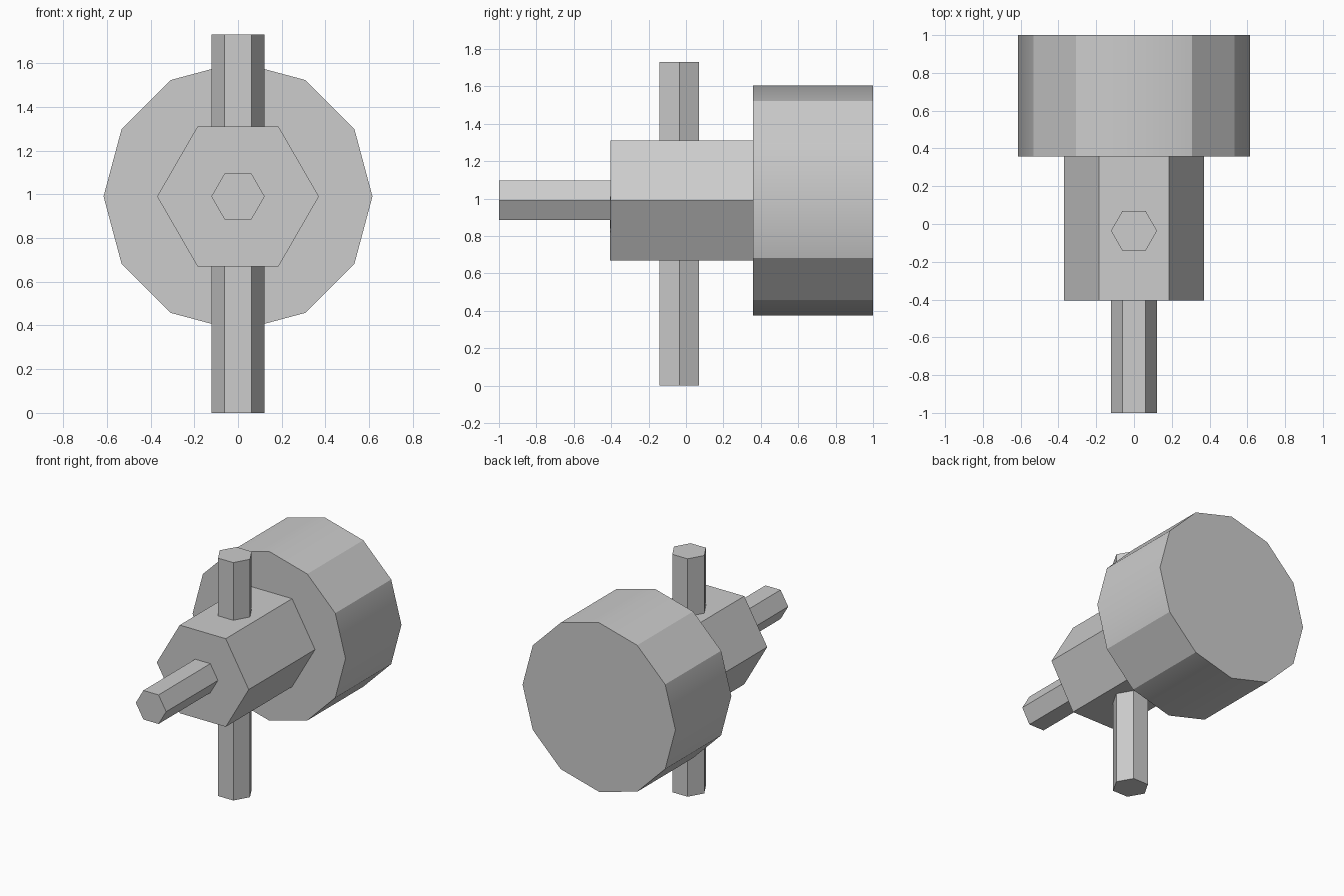
import bpy, math
from mathutils import Matrix, Vector

cube = bpy.data.objects.get("Cube")
if cube:
    bpy.data.objects.remove(cube, do_unlink=True)

AXIS_Z = 0.99   # height of the horizontal axis

grey = bpy.data.materials.new("light_grey")
grey.use_nodes = True
colour = (0.604, 0.604, 0.604, 1)
grey.diffuse_color = colour
grey.node_tree.nodes["Principled BSDF"].inputs["Base Color"].default_value = colour


def prism(name, sides, radius, start, end):
    """Regular prism between two points, with corners on the x axis."""
    start, end = Vector(start), Vector(end)
    span = end - start
    bpy.ops.mesh.primitive_cylinder_add(vertices=sides, radius=radius, depth=span.length)
    obj = bpy.context.object
    obj.name = name
    turn = Matrix.Rotation(math.pi / 2, 4, "Z")
    if abs(span.y) > abs(span.z):
        turn = Matrix.Rotation(math.pi / 2, 4, "X") @ turn
    obj.data.transform(Matrix.Translation((start + end) / 2) @ turn)
    obj.data.materials.append(grey)
    return obj


# Horizontal parts, from front to back
prism("front_shaft", 6, 0.122, (0, -1, AXIS_Z), (0, -0.40, AXIS_Z))
prism("hex_body", 6, 0.37, (0, -0.405, AXIS_Z), (0, 0.36, AXIS_Z))
drum = prism("rear_drum", 12, 0.615, (0, 0.357, AXIS_Z), (0, 1, AXIS_Z))

# Upright rod passing through the body
prism("upright_rod", 6, 0.122, (0, -0.036, 0), (0, -0.036, 1.73))

# Drum sides are smooth across the top, bottom, left and right corners only
mesh = drum.data
for face in mesh.polygons:
    face.use_smooth = abs(face.normal.y) < 0.5
for edge in mesh.edges:
    a, b = (mesh.vertices[i].co for i in edge.vertices)
    along = abs(a.y - b.y) > 0.1
    on_quarter = min(abs(a.x), abs(a.z - AXIS_Z)) < 0.01
    edge.use_edge_sharp = not (along and on_quarter)
